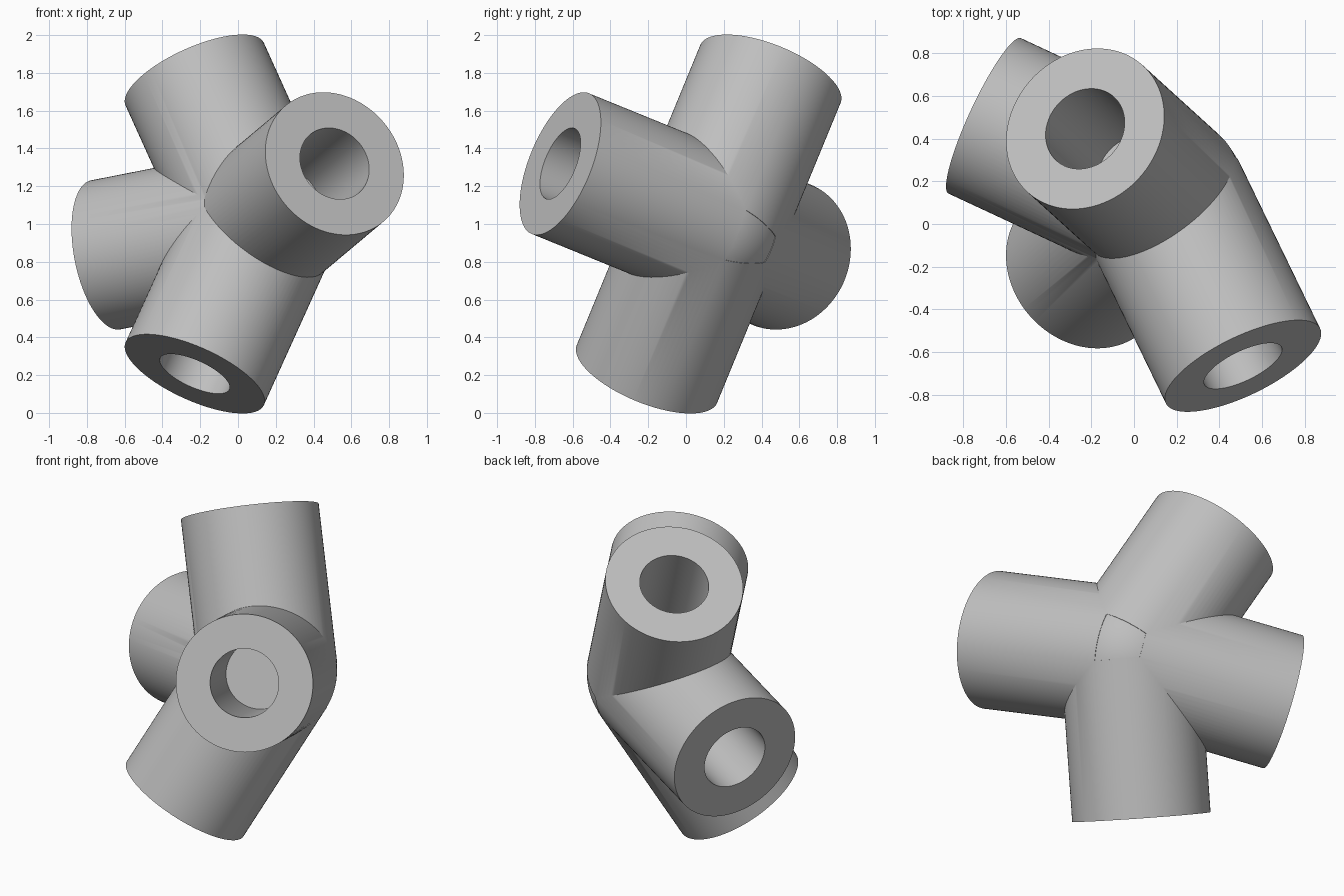
import bpy
from mathutils import Vector

if "Cube" in bpy.data.objects:
    bpy.data.objects.remove(bpy.data.objects["Cube"], do_unlink=True)

HUB = Vector((0.13, 0.12, 1.0))
RADIUS, BORE, LENGTH, DEPTH = 0.402, 0.201, 0.93, 0.62
ARMS = {
    "upper": (-0.385, 0.35, 0.85),
    "lower": (-0.385, -0.35, -0.85),
    "front": (0.41, -0.845, 0.344),
    "side": (-0.89, 0.415, -0.175),
}

grey = bpy.data.materials.new("light grey")
grey.use_nodes = True
grey.diffuse_color = (0.52, 0.52, 0.52, 1)
grey.node_tree.nodes["Principled BSDF"].inputs["Base Color"].default_value = (0.52, 0.52, 0.52, 1)


def rod(name, direction, radius, start, end):
    """Cylinder along a direction, between two distances from the hub."""
    d = Vector(direction).normalized()
    bpy.ops.mesh.primitive_cylinder_add(
        vertices=96, radius=radius, depth=end - start,
        location=HUB + d * (start + end) / 2,
        rotation=d.to_track_quat('Z', 'Y').to_euler())
    obj = bpy.context.object
    obj.name = name
    obj.data.materials.append(grey)
    return obj


def combine(target, tool, operation):
    mod = target.modifiers.new(operation.lower(), 'BOOLEAN')
    mod.operation, mod.object, mod.solver = operation, tool, 'EXACT'
    bpy.context.view_layer.objects.active = target
    bpy.ops.object.modifier_apply(modifier=mod.name)
    bpy.data.objects.remove(tool, do_unlink=True)


# Rounded hub where the sockets meet
bpy.ops.mesh.primitive_uv_sphere_add(segments=96, ring_count=48,
                                     radius=RADIUS - 0.003, location=HUB)
connector = bpy.context.object
connector.name = "four_way_connector"
connector.data.materials.append(grey)

# Socket tubes, then their blind bores
for name, d in ARMS.items():
    combine(connector, rod(name + "_socket", d, RADIUS, 0, LENGTH), 'UNION')
for name, d in ARMS.items():
    combine(connector, rod(name + "_bore", d, BORE, LENGTH - DEPTH, LENGTH + 0.1), 'DIFFERENCE')

# Smooth round walls with crisp rims and joints
bpy.ops.object.select_all(action='DESELECT')
connector.select_set(True)
bpy.context.view_layer.objects.active = connector
bpy.ops.object.shade_smooth_by_angle(angle=0.5)
